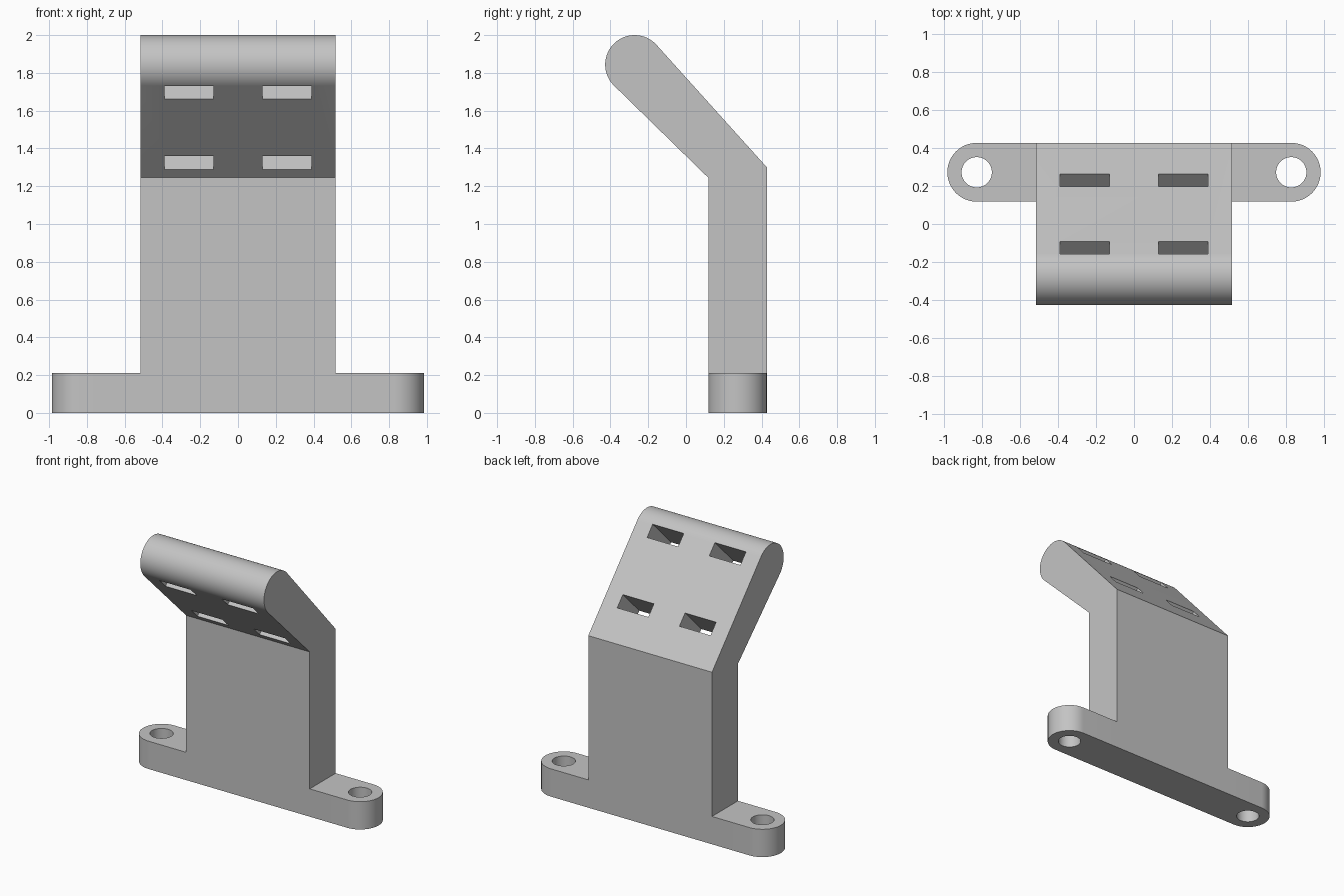
import bpy, bmesh
from math import sin, cos, pi, radians
from mathutils import Matrix, Vector

if "Cube" in bpy.data.objects:
    bpy.data.objects.remove(bpy.data.objects["Cube"], do_unlink=True)

grey = bpy.data.materials.new("light grey")
grey.use_nodes = True
colour = (0.55, 0.55, 0.55, 1)
grey.diffuse_color = colour
grey.node_tree.nodes["Principled BSDF"].inputs["Base Color"].default_value = colour

FRONT, BACK = 0.118, 0.428
MID, R = (FRONT + BACK) / 2, (BACK - FRONT) / 2
HALF = 0.517


def arc(cx, cy, r, start, end, n):
    """Points on an arc, angles in degrees."""
    angles = [radians(start + (end - start) * i / n) for i in range(n + 1)]
    return [(cx + r * cos(a), cy + r * sin(a)) for a in angles]


def extrude(name, points, direction):
    """Solid made by sweeping a closed outline of 3D points."""
    bm = bmesh.new()
    face = bm.faces.new([bm.verts.new(p) for p in points])
    moved = bmesh.ops.extrude_face_region(bm, geom=[face])["geom"]
    verts = [v for v in moved if isinstance(v, bmesh.types.BMVert)]
    bmesh.ops.translate(bm, verts=verts, vec=direction)
    bmesh.ops.recalc_face_normals(bm, faces=bm.faces[:])
    mesh = bpy.data.meshes.new(name)
    bm.to_mesh(mesh)
    bm.free()
    mesh.materials.append(grey)
    obj = bpy.data.objects.new(name, mesh)
    bpy.context.collection.objects.link(obj)
    return obj


def combine(target, tool, operation):
    """Apply a boolean and remove the helper."""
    mod = target.modifiers.new("combine", "BOOLEAN")
    mod.operation, mod.object, mod.solver = operation, tool, "EXACT"
    bpy.ops.object.select_all(action="DESELECT")
    bpy.context.view_layer.objects.active = target
    target.select_set(True)
    bpy.ops.object.modifier_apply(modifier=mod.name)
    bpy.data.objects.remove(tool, do_unlink=True)


# Upright plate with a leaning, round-ended head
side = [(FRONT, 0), (BACK, 0), (BACK, 1.3)]
side += arc(-0.272, 1.844, 0.156, 42, 225, 32) + [(FRONT, 1.245)]
bracket = extrude("bracket", [(-HALF, y, z) for y, z in side], (2 * HALF, 0, 0))

# Foot with rounded mounting ears
outline = arc(0.83, MID, R, -90, 90, 32) + arc(-0.83, MID, R, 90, 270, 32)
foot = extrude("foot", [(x, y, 0) for x, y in outline], (0, 0, 0.21))
combine(bracket, foot, "UNION")

# Screw holes through the ears
for s in (-1, 1):
    ring = arc(s * 0.83, MID, 0.08, 0, 360, 40)[:-1]
    hole = extrude("hole_cutter", [(x, y, -0.1) for x, y in ring], (0, 0, 0.5))
    combine(bracket, hole, "DIFFERENCE")

# Strap slots, square to the underside of the head
along, through = Vector((0, -1, 1)).normalized(), Vector((0, 1, 1)).normalized()
for y, z in ((0.037, 1.325), (-0.342, 1.698)):
    for s in (-1, 1):
        centre = Vector((s * 0.26, y, z)) - through * 0.1
        corners = [centre + Vector((dx, 0, 0)) + along * d for dx, d in
                   ((-0.13, -0.05), (0.13, -0.05), (0.13, 0.05), (-0.13, 0.05))]
        combine(bracket, extrude("slot_cutter", corners, through * 0.6), "DIFFERENCE")

bpy.ops.object.shade_smooth_by_angle(angle=radians(30))
